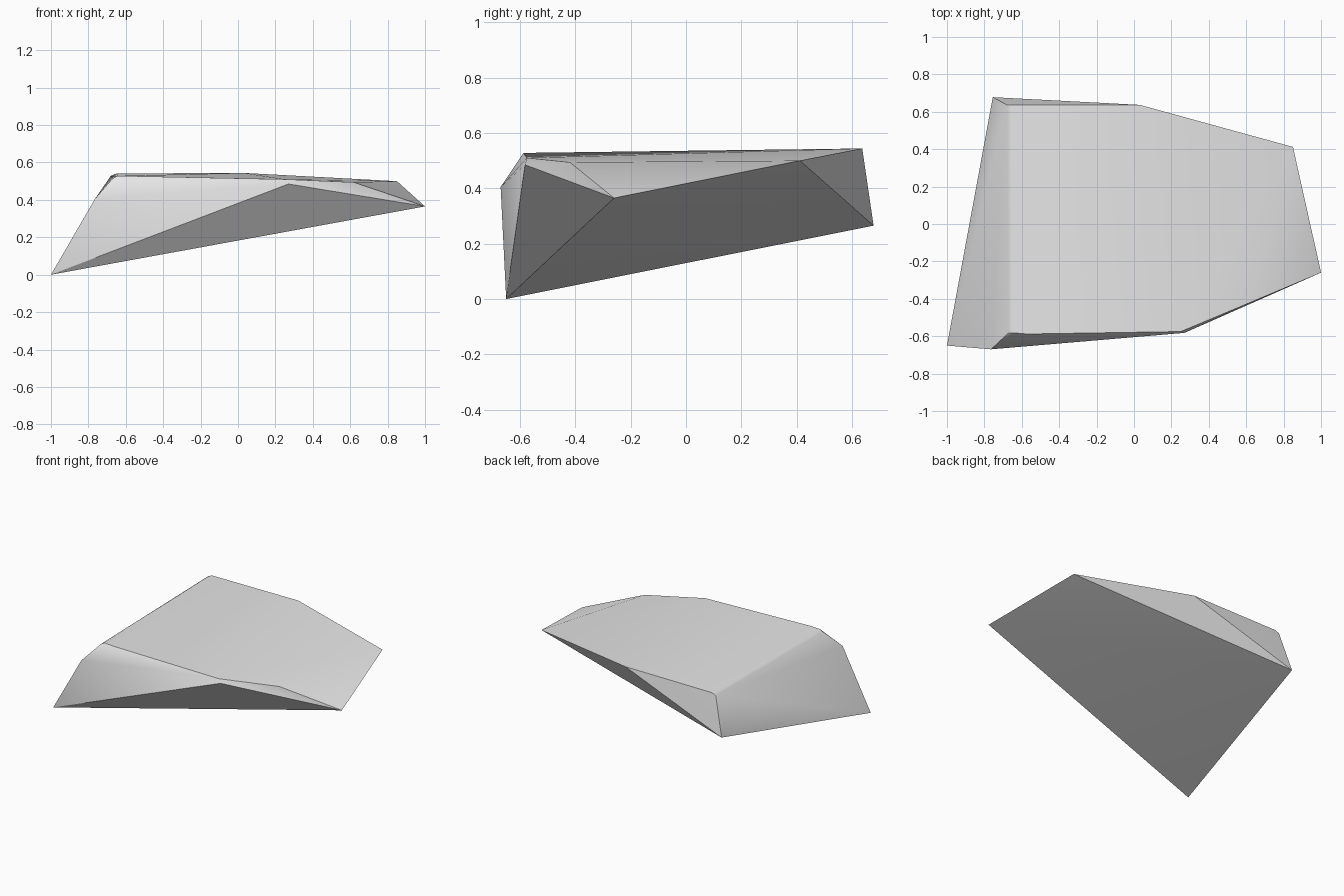
import bpy
import bmesh
import math

cube = bpy.data.objects.get("Cube")
if cube:
    bpy.data.objects.remove(cube, do_unlink=True)

# Stone colour
stone = bpy.data.materials.new("grey stone")
stone.use_nodes = True
grey = (0.8, 0.8, 0.8, 1)
stone.diffuse_color = grey
stone.node_tree.nodes["Principled BSDF"].inputs["Base Color"].default_value = grey

# Corners of the broken slab: tilted underside, then front rim, then flat top
underside = [(-1, -.65, 0), (1, -.26, .365), (-.755, .678, .265)]
front_rim = [(-.765, -.67, .405), (.27, -.582, .485), (.62, -.42, .494)]
top = [(-.67, -.582, .515), (-.645, -.582, .528), (-.57, -.588, .527),
       (.25, -.575, .51), (.85, .412, .5), (.03, .637, .544),
       (-.65, .637, .541), (-.68, .637, .528)]

# Wrap the corners in a convex shell
bm = bmesh.new()
for corner in underside + front_rim + top:
    bm.verts.new(corner)
hull = bmesh.ops.convex_hull(bm, input=bm.verts[:])
loose = [v for v in bm.verts if not v.link_faces]
bmesh.ops.delete(bm, geom=loose, context='VERTS')
bmesh.ops.dissolve_limit(bm, angle_limit=math.radians(1),
                         verts=bm.verts[:], edges=bm.edges[:])
bmesh.ops.recalc_face_normals(bm, faces=bm.faces[:])

mesh = bpy.data.meshes.new("rock_slab")
bm.to_mesh(mesh)
bm.free()
mesh.materials.append(stone)
rock = bpy.data.objects.new("rock_slab", mesh)
bpy.context.collection.objects.link(rock)

# Soften shallow edges, keep the breaks sharp
bpy.ops.object.select_all(action='DESELECT')
rock.select_set(True)
bpy.context.view_layer.objects.active = rock
bpy.ops.object.shade_smooth_by_angle(angle=math.radians(30))
